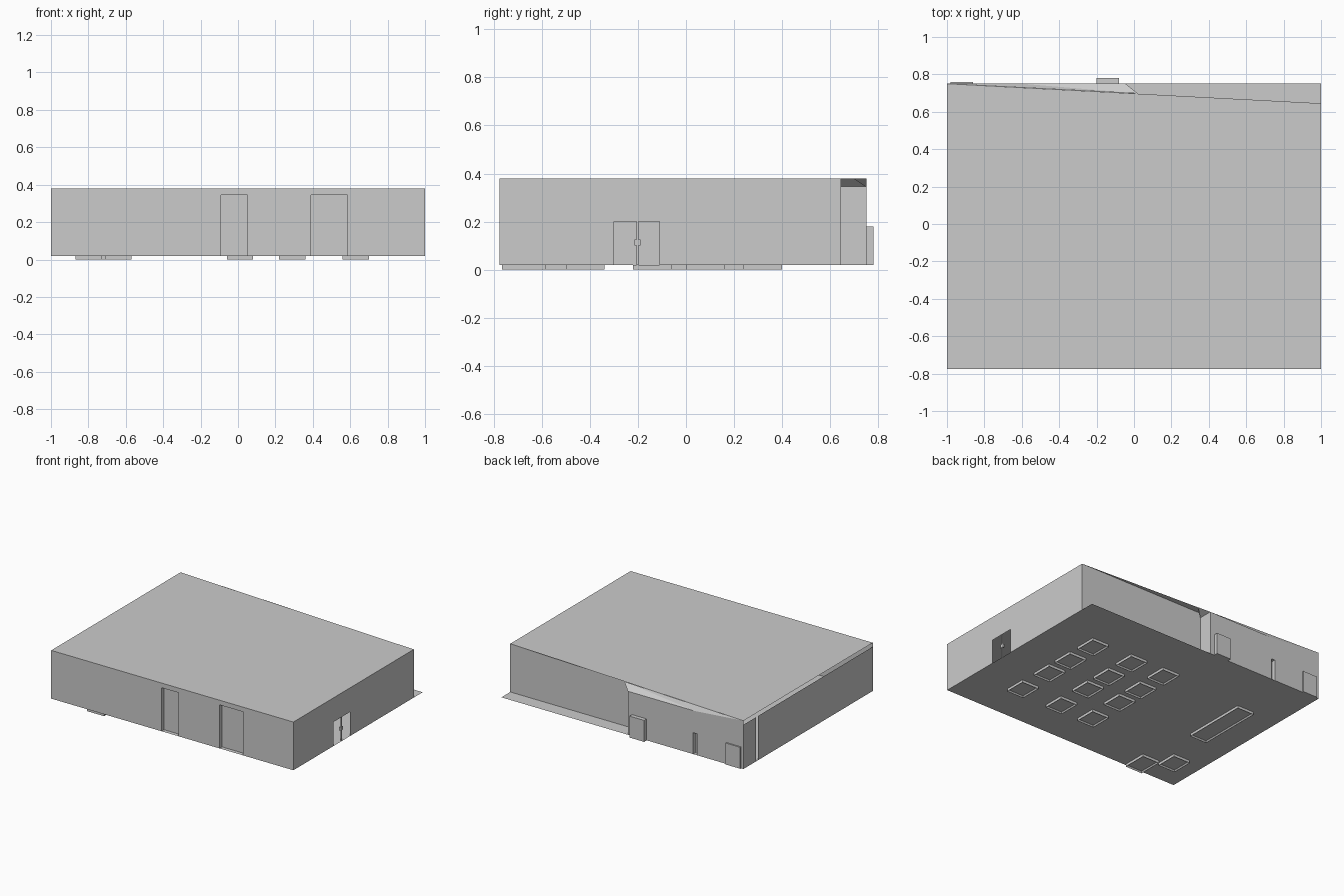
import bpy
import bmesh
from mathutils import Vector

cube = bpy.data.objects.get("Cube")
if cube:
    bpy.data.objects.remove(cube)

FLOOR, TOP, LOW = 0.02, 0.38, 0.345
BACK, FRONT, INNER = 0.75, -0.775, 0.645
JOG = -0.045

grey = bpy.data.materials.new("plain_grey")
grey.use_nodes = True
grey.diffuse_color = (0.6, 0.6, 0.6, 1)
grey.node_tree.nodes["Principled BSDF"].inputs["Base Color"].default_value = (0.6, 0.6, 0.6, 1)


def finish(name, bm):
    mesh = bpy.data.meshes.new(name)
    bm.to_mesh(mesh)
    bm.free()
    mesh.materials.append(grey)
    obj = bpy.data.objects.new(name, mesh)
    bpy.context.collection.objects.link(obj)
    return obj


def add_face(bm, *points):
    bm.faces.new([bm.verts.new(p) for p in points])


def sheet(name, *polygons):
    bm = bmesh.new()
    for polygon in polygons:
        add_face(bm, *polygon)
    return finish(name, bm)


def box(name, x, y, z, tray=False):
    bm = bmesh.new()
    bmesh.ops.create_cube(bm, size=1)
    for v in bm.verts:
        v.co = [lo + (c + 0.5) * (hi - lo) for c, (lo, hi) in zip(v.co, (x, y, z))]
    if tray:
        # sunken underside with a narrow rim
        bm.normal_update()
        under = [f for f in bm.faces if f.normal.z < -0.9]
        bmesh.ops.inset_region(bm, faces=under, thickness=0.012)
        for v in under[0].verts:
            v.co.z += 0.01
    return finish(name, bm)


def wall(name, start, end, top, holes=()):
    """Thin wall; it runs counterclockwise, so its inside lies to the left.
    A hole is (from, to, top, depth); with depth 0 it is an open doorway."""
    bm = bmesh.new()
    a, b = Vector((*start, 0)), Vector((*end, 0))
    along = (b - a).normalized()
    inward = Vector((-along.y, along.x, 0))

    def at(u, z, depth=0):
        return a + along * u + inward * depth + Vector((0, 0, z))

    def panel(u0, u1, z0, z1, d=0):
        add_face(bm, at(u0, z0, d), at(u1, z0, d), at(u1, z1, d), at(u0, z1, d))

    u = 0
    for u0, u1, z, d in holes:
        panel(u, u0, FLOOR, top)
        if z < top:
            panel(u0, u1, z, top)
        if d:
            panel(u0, u1, FLOOR, z, d)
            add_face(bm, at(u0, FLOOR), at(u0, FLOOR, d), at(u0, z, d), at(u0, z))
            add_face(bm, at(u1, FLOOR, d), at(u1, FLOOR), at(u1, z), at(u1, z, d))
            add_face(bm, at(u0, z), at(u0, z, d), at(u1, z, d), at(u1, z))
        u = u1
    panel(u, (b - a).length, FLOOR, top)
    return finish(name, bm)


# Floor and roof sheets
sheet("floor", [(-1, FRONT, FLOOR), (1, FRONT, FLOOR), (1, BACK, FLOOR), (-1, BACK, FLOOR)])
sheet("roof", [(-1, FRONT, TOP), (1, FRONT, TOP), (1, INNER, TOP), (-1, BACK, TOP)])

# Outer walls with recessed doors and one open doorway
wall("front_wall", (-1, FRONT), (1, FRONT), TOP,
     [(0.91, 1.05, LOW, 0.03), (1.39, 1.585, LOW, 0.03)])
wall("left_wall", (1, FRONT), (1, INNER), TOP, [(0.475, 0.665, 0.2, 0)])
wall("back_wall_inner", (1, INNER), (JOG, INNER), TOP)
wall("back_wall_jog", (JOG, INNER), (JOG, BACK), LOW)
wall("back_wall_outer", (JOG, BACK), (-1, BACK), LOW, [(0.54, 0.57, 0.18, 0.03)])
wall("right_wall", (-1, BACK), (-1, FRONT), 0.35, [(0.15, 0.17, 0.35, 0)])

# Sloped strip between roof edge and lower back wall
edge, low, bend, corner = ((0.02, 0.698, TOP), (JOG, BACK, LOW),
                           (-0.6, BACK, LOW), (-1, BACK, TOP))
sheet("sloped_eave", [edge, corner, bend], [edge, bend, low])
sheet("back_wall_gable", [bend, (-1, BACK, LOW), corner])
sheet("eave_end", [(JOG, INNER, LOW), low, edge, (JOG, INNER, TOP)])

# Boxes standing against the back wall
box("back_cabinet", (-0.2, -0.08), (BACK, 0.78), (FLOOR, 0.18))
box("corner_cabinet", (-0.98, -0.86), (BACK, 0.76), (FLOOR, 0.18))

# Doorway post and handle
box("doorway_post", (0.99, 0.998), (-0.205, -0.198), (FLOOR, 0.2))
box("door_handle", (0.985, 1.0), (-0.215, -0.19), (0.1, 0.125))

# Shallow trays below the floor
for i, x in enumerate((0.01, 0.29, 0.63)):
    for j, y in enumerate((-0.42, -0.14, 0.08, 0.32)):
        box(f"floor_tray_{i}_{j}", (x - 0.07, x + 0.07), (y - 0.08, y + 0.08), (0, FLOOR), True)
box("long_tray", (-0.78, -0.64), (-0.17, 0.33), (0, FLOOR), True)
box("front_tray_a", (-0.71, -0.57), (-0.765, -0.585), (0, FLOOR), True)
box("front_tray_b", (-0.87, -0.73), (-0.61, -0.45), (0, FLOOR), True)
